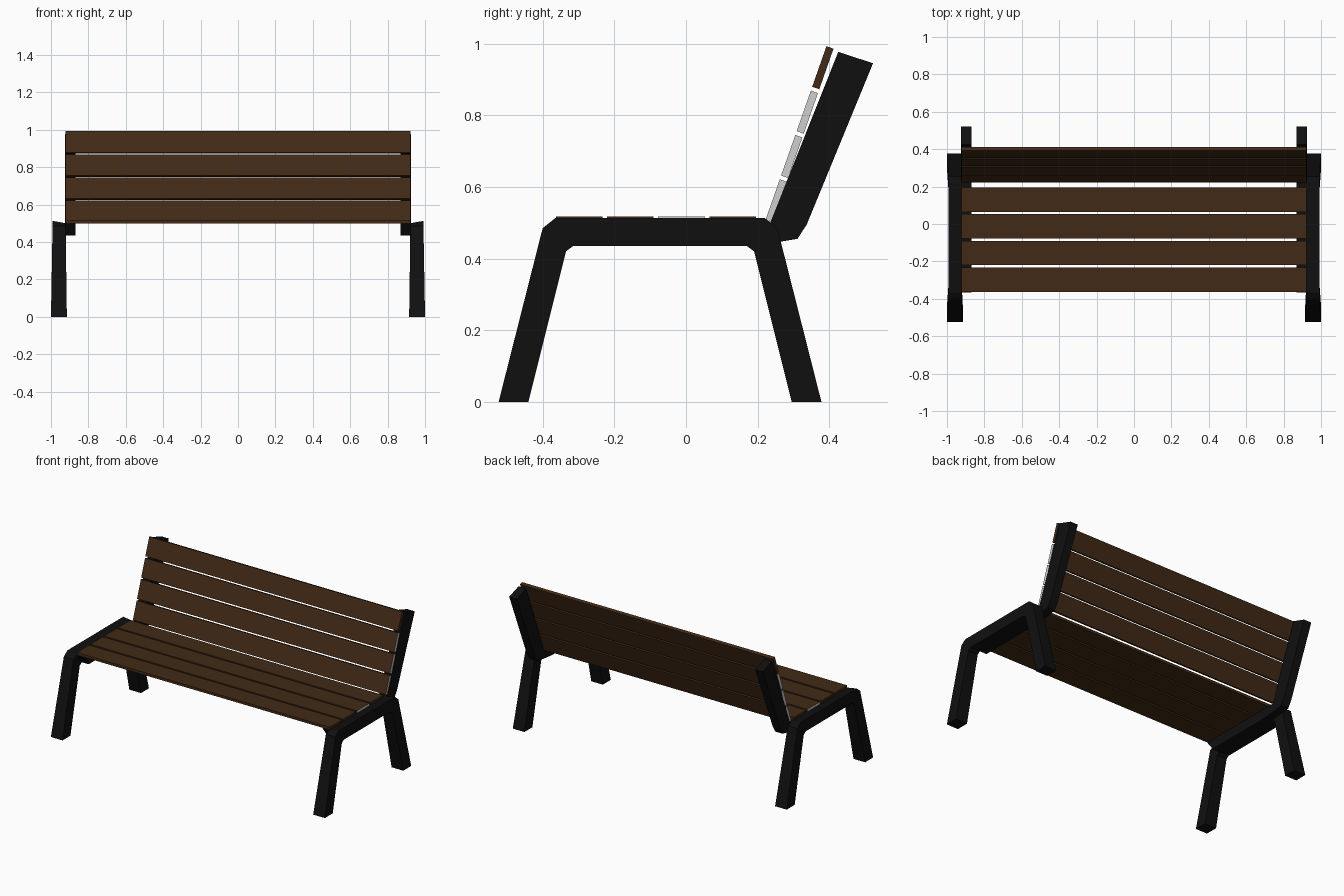
import bpy, bmesh
from mathutils import Vector

if "Cube" in bpy.data.objects:
    bpy.data.objects.remove(bpy.data.objects["Cube"])

def material(name, rgb):
    m = bpy.data.materials.new(name)
    m.diffuse_color = (*rgb, 1)
    m.use_nodes = True
    m.node_tree.nodes["Principled BSDF"].inputs["Base Color"].default_value = m.diffuse_color
    return m

black = material("black metal", (0.005, 0.005, 0.005))
wood = material("dark wood", (0.054, 0.023, 0.008))
grey = material("pale grey end", (0.62, 0.62, 0.62))

def extrude(name, profile, xs, mats, ends_grey=False):
    """Prism from a (y, z) profile; xs(side, y, z) -> (x, y, z) for side 0 / 1."""
    bm = bmesh.new()
    rings = [[bm.verts.new(xs(s, y, z)) for y, z in profile] for s in (0, 1)]
    n = len(profile)
    for ring in rings:
        f = bm.faces.new(ring)
        f.material_index = 1 if ends_grey else 0
    for i in range(n):
        j = (i + 1) % n
        bm.faces.new((rings[0][i], rings[0][j], rings[1][j], rings[1][i]))
    bmesh.ops.recalc_face_normals(bm, faces=bm.faces)
    me = bpy.data.meshes.new(name)
    bm.to_mesh(me)
    bm.free()
    for m in mats:
        me.materials.append(m)
    ob = bpy.data.objects.new(name, me)
    bpy.context.collection.objects.link(ob)
    return ob

# Leg frame: half profile mirrored about its own middle
mid = -0.0725
outer = [(-0.523, 0.0), (-0.40, 0.485), (-0.365, 0.513)]
inner = [(-0.315, 0.435), (-0.335, 0.42), (-0.44, 0.0)]
flip = lambda pts: [(2 * mid - y, z) for y, z in reversed(pts)]
leg_profile = outer + flip(outer) + flip(inner) + inner

# Seat bearer and backrest post in one bent piece
post_profile = [(-0.365, 0.5), (0.235, 0.5), (0.425, 0.977), (0.522, 0.945),
                (0.337, 0.495), (0.311, 0.455), (0.262, 0.447),
                (0.165, 0.435), (-0.315, 0.435)]

for side, sx in (("left", -1), ("right", 1)):
    # legs widen slightly to the foot, top slopes inward
    def leg_x(s, y, z, sx=sx):
        t = z / 0.513
        if s:
            return (sx * (1.0 - 0.009 * t), y, z)
        return (sx * (0.915 + 0.007 * t), y, z - (0.012 if z > 0.5 else 0))
    extrude(side + "_leg_frame", leg_profile, leg_x, [black])
    extrude(side + "_back_post", post_profile,
            lambda s, y, z, sx=sx: (sx * (0.925 if s else 0.87), y, z), [black])

plank_x = lambda s, y, z: (0.923 if s else -0.923, y, z)

# Seat slats
for i in range(4):
    y = -0.363 + i * 0.1427
    extrude(f"seat_slat_{i + 1}",
            [(y, 0.5), (y + 0.13, 0.5), (y + 0.13, 0.517), (y, 0.517)],
            plank_x, [wood, grey], ends_grey=(i == 2))

# Backrest slats along the reclined line
start = Vector((0.222, 0.508))
along = Vector((0.17, 0.485)).normalized()
depth = Vector((along.y, -along.x)) * 0.021
for i in range(4):
    a = start + along * (i * 0.1312)
    b = a + along * 0.12
    extrude(f"back_slat_{i + 1}", [tuple(p) for p in (a, b, b + depth, a + depth)],
            plank_x, [wood, grey], ends_grey=(i < 3))
